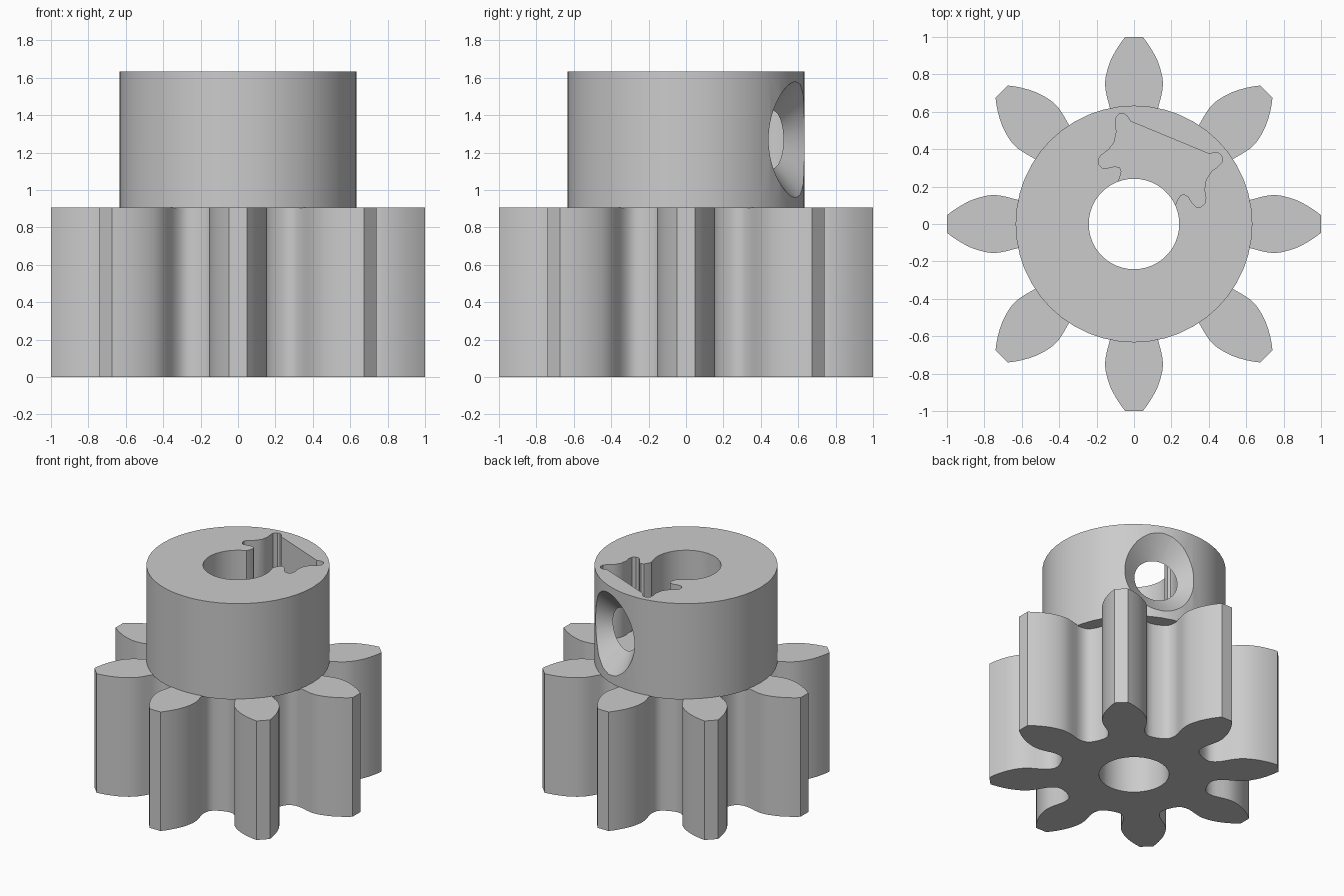
import bpy
import bmesh
from math import cos, sin, pi, radians
from mathutils import Matrix, Vector

cube = bpy.data.objects.get("Cube")
if cube:
    bpy.data.objects.remove(cube, do_unlink=True)

TEETH = 8
GEAR_TOP, HUB_BOTTOM, HUB_TOP = 0.908, 0.903, 1.635
HUB_RADIUS, BORE_RADIUS = 0.633, 0.242
POCKET_FLOOR, SCREW_HEIGHT = 1.07, 1.27
SCREW_ANGLE = radians(67.5)

grey = bpy.data.materials.new("plain grey")
grey.use_nodes = True
colour = (0.6, 0.6, 0.6, 1)
grey.diffuse_color = colour
grey.node_tree.nodes["Principled BSDF"].inputs["Base Color"].default_value = colour


def make_object(name, bm):
    bmesh.ops.recalc_face_normals(bm, faces=bm.faces[:])
    mesh = bpy.data.meshes.new(name)
    bm.to_mesh(mesh)
    bm.free()
    mesh.materials.append(grey)
    obj = bpy.data.objects.new(name, mesh)
    bpy.context.collection.objects.link(obj)
    return obj


def prism(name, outline, bottom, top):
    """Extrude a closed 2D outline straight up."""
    bm = bmesh.new()
    face = bm.faces.new([bm.verts.new((x, y, bottom)) for x, y in outline])
    grown = bmesh.ops.extrude_face_region(bm, geom=[face])["geom"]
    verts = [g for g in grown if isinstance(g, bmesh.types.BMVert)]
    bmesh.ops.translate(bm, verts=verts, vec=(0, 0, top - bottom))
    return make_object(name, bm)


def circle(radius, sides):
    return [(radius * cos(2 * pi * i / sides), radius * sin(2 * pi * i / sides))
            for i in range(sides)]


def rotate(points, angle):
    return [(x * cos(angle) - y * sin(angle), x * sin(angle) + y * cos(angle))
            for x, y in points]


def combine(target, tool, operation):
    """Apply a boolean and discard the tool."""
    mod = target.modifiers.new(tool.name, "BOOLEAN")
    mod.object, mod.operation, mod.solver = tool, operation, "EXACT"
    bpy.context.view_layer.objects.active = target
    bpy.ops.object.modifier_apply(modifier=mod.name)
    bpy.data.objects.remove(tool, do_unlink=True)


# Toothed wheel: half a tooth as (radius along tooth, half width), tip to root
flank = [(1.0, 0.047), (0.97, 0.07), (0.94, 0.09), (0.905, 0.11), (0.87, 0.127),
         (0.83, 0.141), (0.79, 0.151), (0.755, 0.155), (0.72, 0.153),
         (0.68, 0.145), (0.63, 0.131), (0.60, 0.126), (0.57, 0.127),
         (0.54, 0.135), (0.519, 0.152), (0.504, 0.175)]
valley = [(0.49, 0.203)]
tooth = [(r, -w) for r, w in reversed(flank)] + flank + valley
gear_outline = [p for k in range(TEETH) for p in rotate(tooth, 2 * pi * k / TEETH)]
pinion = prism("pinion_gear", gear_outline, 0, GEAR_TOP)

# Round hub above the teeth, and the shaft bore through both
combine(pinion, prism("hub", circle(HUB_RADIUS, 48), HUB_BOTTOM, HUB_TOP), "UNION")
combine(pinion, prism("shaft_bore", circle(BORE_RADIUS, 48), -0.1, HUB_TOP + 0.1),
        "DIFFERENCE")

# Nut pocket with relieved corners: (distance out from axis, half width)
half = [(0.50, 0.228), (0.52, 0.255), (0.523, 0.278), (0.512, 0.298),
        (0.485, 0.308), (0.455, 0.297), (0.42, 0.275), (0.365, 0.265),
        (0.313, 0.278), (0.275, 0.302), (0.245, 0.308), (0.222, 0.295),
        (0.212, 0.272), (0.225, 0.242), (0.246, 0.212), (0.25, 0.185),
        (0.235, 0.17), (0.2, 0.165), (0.1, 0.165)]
pocket_outline = half + [(d, -w) for d, w in reversed(half)]
pocket = prism("nut_pocket", rotate(pocket_outline, SCREW_ANGLE),
               POCKET_FLOOR, HUB_TOP + 0.1)
combine(pinion, pocket, "DIFFERENCE")

# Conical screw hole from the side of the hub into the pocket
start, end, slope = 0.48, 0.66, 1.17
bm = bmesh.new()
bmesh.ops.create_cone(bm, cap_ends=True, segments=48, depth=end - start,
                      radius1=0.155 + slope * (start - 0.5),
                      radius2=0.155 + slope * (end - 0.5))
out = Vector((cos(SCREW_ANGLE), sin(SCREW_ANGLE), 0))
place = (Matrix.Translation(out * (start + end) / 2 + Vector((0, 0, SCREW_HEIGHT)))
         @ out.to_track_quat("Z", "Y").to_matrix().to_4x4())
bmesh.ops.transform(bm, matrix=place, verts=bm.verts[:])
combine(pinion, make_object("screw_hole", bm), "DIFFERENCE")

# Smooth curved walls, crisp rims
for obj in bpy.context.selected_objects:
    obj.select_set(False)
pinion.select_set(True)
bpy.context.view_layer.objects.active = pinion
bpy.ops.object.shade_smooth_by_angle(angle=radians(30))
